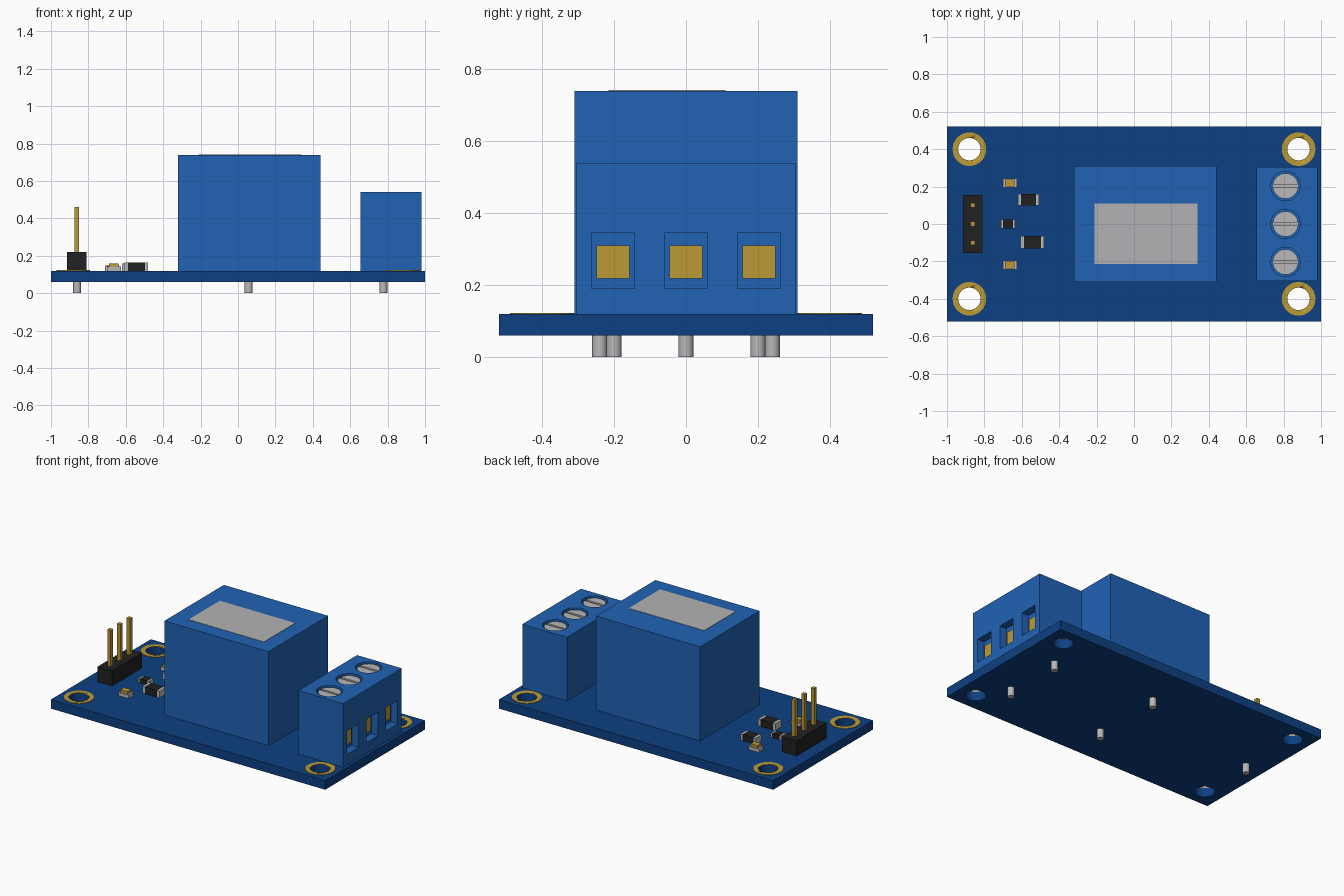
import bpy
import bmesh
from math import pi

cube = bpy.data.objects.get("Cube")
if cube:
    bpy.data.objects.remove(cube, do_unlink=True)


def material(name, rgb):
    m = bpy.data.materials.new(name)
    m.use_nodes = True
    m.diffuse_color = (*rgb, 1)
    m.node_tree.nodes["Principled BSDF"].inputs["Base Color"].default_value = (*rgb, 1)
    return m


BOARD = material("board_blue", (0.004, 0.052, 0.225))
CASE = material("case_blue", (0.015, 0.125, 0.46))
GOLD = material("gold", (0.49, 0.32, 0.037))
SILVER = material("silver", (0.48, 0.48, 0.49))
BLACK = material("black", (0.015, 0.015, 0.015))
LABEL = material("label_grey", (0.45, 0.45, 0.46))


def finish(name, bm, mat, smooth=False):
    bmesh.ops.recalc_face_normals(bm, faces=bm.faces)
    mesh = bpy.data.meshes.new(name)
    bm.to_mesh(mesh)
    bm.free()
    mesh.materials.append(mat)
    ob = bpy.data.objects.new(name, mesh)
    bpy.context.collection.objects.link(ob)
    if smooth:
        activate(ob)
        bpy.ops.object.shade_smooth_by_angle(angle=pi / 6)
    return ob


def activate(ob):
    bpy.ops.object.select_all(action="DESELECT")
    ob.select_set(True)
    bpy.context.view_layer.objects.active = ob


def box(name, x, y, z, mat):
    """Box from (low, high) ranges on each axis."""
    bm = bmesh.new()
    bmesh.ops.create_cube(bm, size=1)
    for v in bm.verts:
        v.co = [r[0] if c < 0 else r[1] for c, r in zip(v.co, (x, y, z))]
    return finish(name, bm, mat)


def span(centre, width):
    return (centre - width / 2, centre + width / 2)


def cylinder(name, x, y, z, r, mat, sides=32):
    bm = bmesh.new()
    bmesh.ops.create_cone(bm, cap_ends=True, segments=sides,
                          radius1=r, radius2=r, depth=z[1] - z[0])
    bmesh.ops.translate(bm, verts=bm.verts, vec=(x, y, sum(z) / 2))
    return finish(name, bm, mat, True)


def cut(ob, cutters):
    for c in cutters:
        c.hide_render = True
        mod = ob.modifiers.new("cut", "BOOLEAN")
        mod.operation = "DIFFERENCE"
        mod.solver = "EXACT"
        mod.object = c
        activate(ob)
        bpy.ops.object.modifier_apply(modifier=mod.name)
        bpy.data.objects.remove(c, do_unlink=True)


TOP = 0.12
corners = [(x, y) for x in (-0.88, 0.88) for y in (-0.4, 0.4)]

# Circuit board with mounting holes and gold pads
board = box("circuit_board", (-1, 1), (-0.52, 0.52), (0.06, TOP), BOARD)
cut(board, [cylinder("hole_cutter", x, y, (0, 0.2), 0.06, BOARD) for x, y in corners])
for x, y in corners:
    pad = cylinder("mounting_pad", x, y, (TOP, TOP + 0.003), 0.09, GOLD)
    cut(pad, [cylinder("pad_cutter", x, y, (0, 0.2), 0.06, GOLD)])

# Relay block with label
box("relay_case", (-0.32, 0.44), (-0.31, 0.31), (TOP, 0.74), CASE)
box("relay_label", (-0.21, 0.34), (-0.215, 0.11), (0.74, 0.742), LABEL)

# Screw terminal: wire openings in the side, screw wells in the top
terminal = box("terminal_block", (0.655, 0.98), (-0.305, 0.305), (TOP, 0.54), CASE)
rows = (-0.203, 0, 0.203)
cut(terminal, [box("opening_cutter", (0.93, 1.1), span(y, 0.12), (0.19, 0.345), CASE)
               for y in rows])
cut(terminal, [cylinder("well_cutter", 0.81, y, (0.51, 0.6), 0.079, CASE) for y in rows])
for y in rows:
    box("wire_contact", (0.93, 0.937), span(y, 0.093), (0.218, 0.31), GOLD)
    screw = cylinder("terminal_screw", 0.81, y, (0.505, 0.532), 0.068, SILVER)
    cut(screw, [box("slot_cutter", (0.7, 0.92), span(y, 0.016), (0.517, 0.6), SILVER)])

# Pin header
box("header_base", (-0.915, -0.81), (-0.155, 0.155), (TOP, 0.22), BLACK)
for y in (-0.1, 0, 0.1):
    box("header_pin", span(-0.862, 0.025), span(y, 0.025), (0.21, 0.46), GOLD)

# Solder legs under the board
for x, y in ((-0.86, 0), (0.057, -0.24), (0.057, 0.24), (0.778, -0.2), (0.778, 0.2)):
    cylinder("solder_leg", x, y, (0, 0.07), 0.021, SILVER, 24)


# Chip components: dark body between two metal ends
def chip(name, x, y, length, width, height):
    end = length * 0.14
    z = (TOP, TOP + height)
    box(name + "_body", span(x, length - 2 * end), span(y, width), z, BLACK)
    for s in (-1, 1):
        box(name + "_end", span(x + s * (length - end) / 2, end), span(y, width), z, SILVER)


chip("upper_chip", -0.565, 0.13, 0.112, 0.062, 0.04)
chip("lower_chip", -0.543, -0.098, 0.125, 0.066, 0.045)
chip("middle_chip", -0.673, 0, 0.076, 0.05, 0.027)

# Indicator lamps
for y in (-0.22, 0.22):
    box("lamp_base", span(-0.664, 0.075), span(y, 0.048), (TOP, 0.142), SILVER)
    box("lamp_lens", span(-0.664, 0.052), span(y, 0.038), (0.142, 0.16), GOLD)
